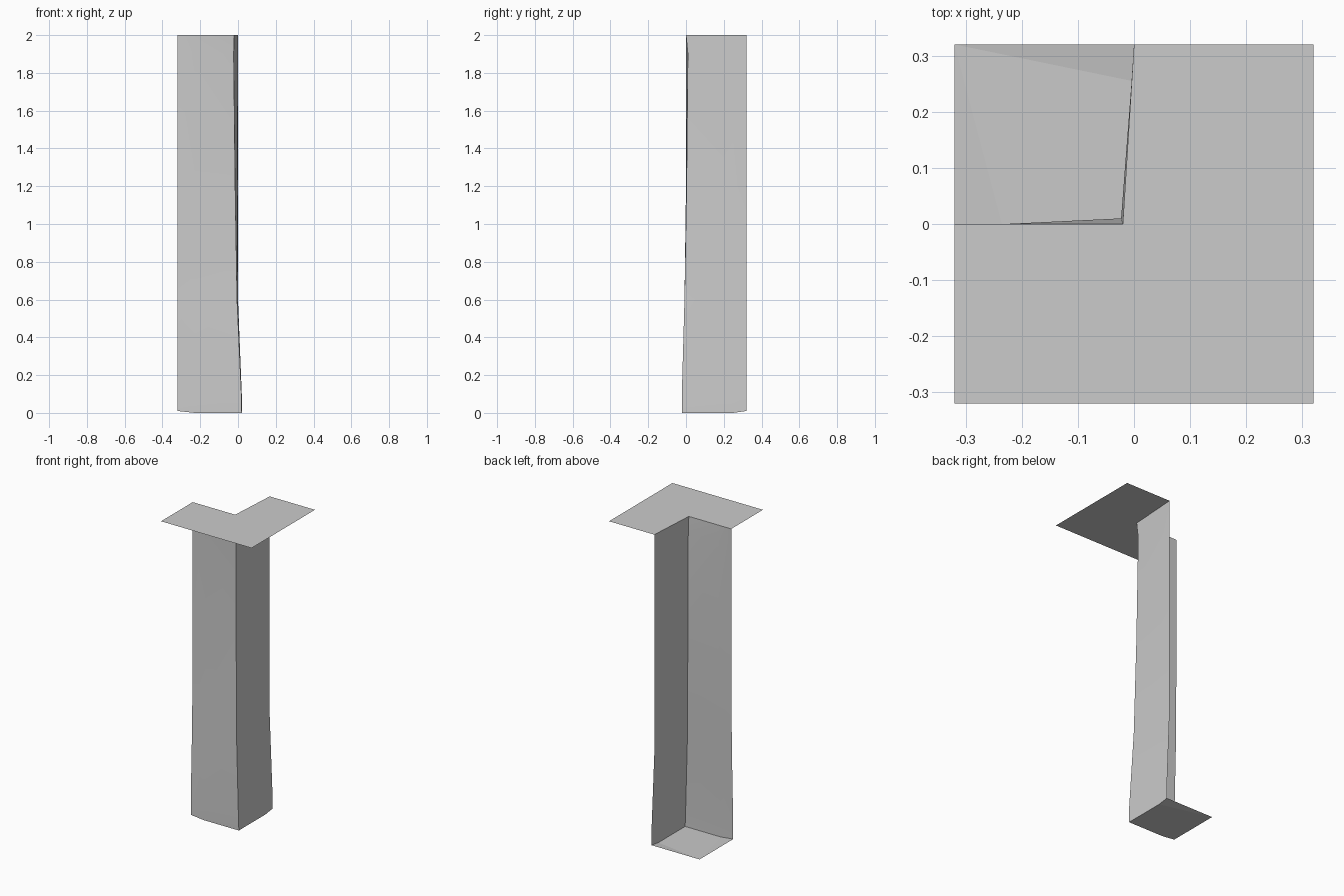
import bpy

cube = bpy.data.objects.get("Cube")
if cube:
    bpy.data.objects.remove(cube)

HALF = 0.32    # half width of the square tile
BEND = -0.23   # where the front-facing wall starts to lean

stone = bpy.data.materials.new("grey stone")
stone.use_nodes = True
grey = (0.6, 0.6, 0.6, 1)
stone.diffuse_color = grey
stone.node_tree.nodes["Principled BSDF"].inputs["Base Color"].default_value = grey


def make(name, verts, faces, smooth=False):
    mesh = bpy.data.meshes.new(name)
    mesh.from_pydata(verts, [], faces)
    mesh.materials.append(stone)
    obj = bpy.data.objects.new(name, mesh)
    bpy.context.collection.objects.link(obj)
    if smooth:
        bpy.ops.object.select_all(action='DESELECT')
        obj.select_set(True)
        bpy.context.view_layer.objects.active = obj
        bpy.ops.object.shade_smooth_by_angle()
    return obj


# Heights of the wall: z, inner corner x and y, far end x of the side wall,
# far end y of the cross wall
levels = [
    (2.0, -0.02, 0.0, 0.0, 0.0),
    (1.9, -0.023, 0.01, 0.0, 0.0),
    (1.2, -0.015, 0.003, 0.0, 0.0),
    (0.6, -0.005, -0.008, 0.0, -0.006),
    (0.1, 0.018, -0.022, 0.02, -0.02),
    (0.0, 0.02, -0.02, 0.02, -0.02),
]


def wall_row(z, cx, cy, ex, ey):
    end_z = max(z, 0.01)   # outer ends sit slightly higher at the foot
    return [(-HALF, ey, end_z), (BEND, ey, z), (cx, cy, z),
            (cx + (ex - cx) * 0.8, 0.25, z), (ex, HALF, end_z)]


rows = [wall_row(*level) for level in levels]
n = len(rows[0])

# Cliff wall: two leaning faces that meet at the inner corner
make("cliff_wall", [p for row in rows for p in row],
     [(r * n + c, (r + 1) * n + c, (r + 1) * n + c + 1, r * n + c + 1)
      for r in range(len(rows) - 1) for c in range(n - 1)], smooth=True)

# Upper ground: L-shaped sheet around the notch
corner_x, corner_y = levels[0][1:3]
make("upper_ground",
     [(-HALF, -HALF, 2), (HALF, -HALF, 2), (HALF, HALF, 2), (0, HALF, 2),
      (corner_x, corner_y, 2), (-HALF, 0, 2)],
     [(0, 1, 4, 5), (1, 2, 3, 4)])

# Lower ground: sheet at the foot of the wall, closing the notch
foot = rows[-1]
make("lower_ground", foot + [(-HALF, HALF, 0.01)],
     [(0, 1, 5), (1, 2, 3, 5), (3, 4, 5)])
